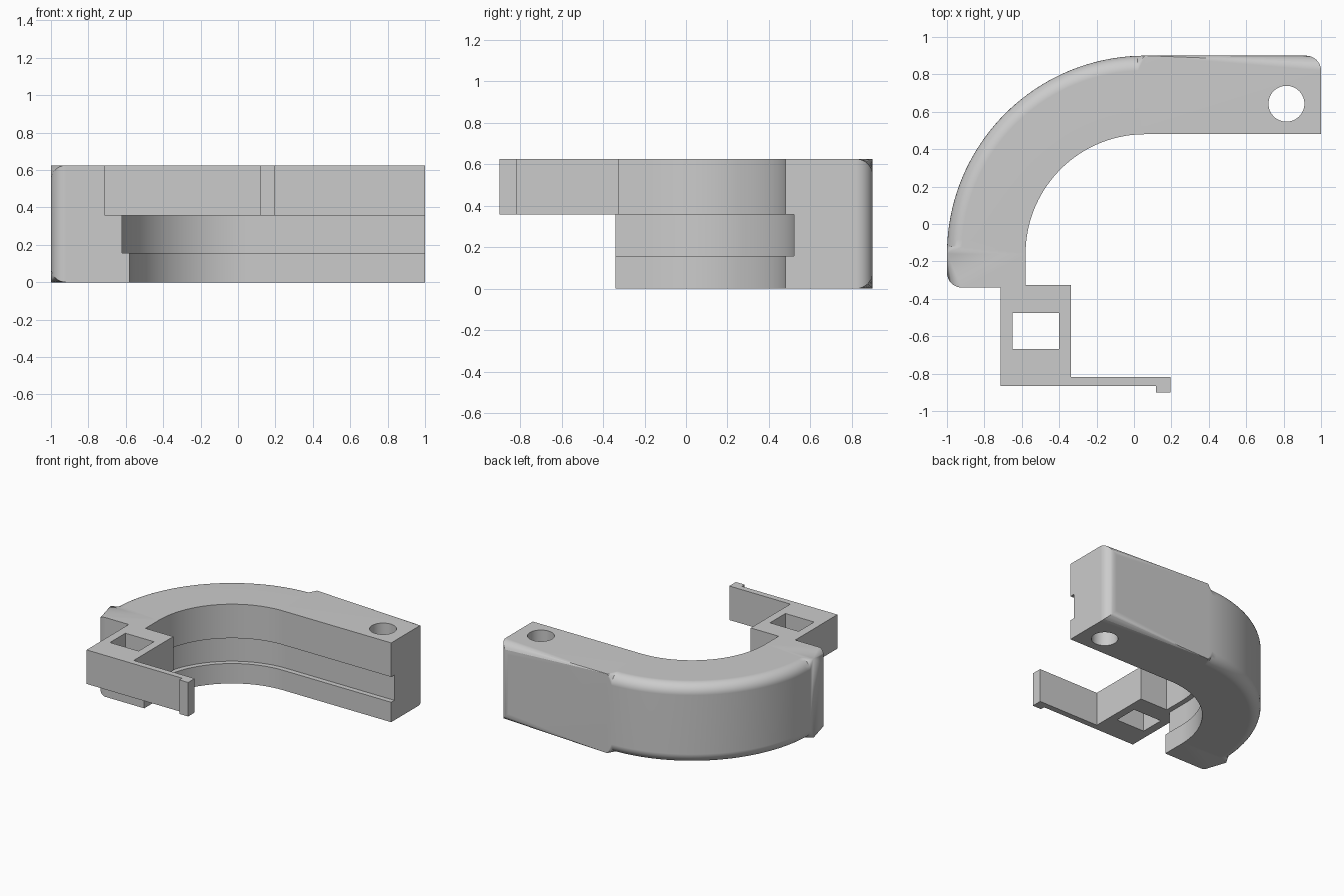
import bpy, bmesh
from math import sin, cos, pi
from mathutils import Vector

cube = bpy.data.objects.get("Cube")
if cube:
    bpy.data.objects.remove(cube, do_unlink=True)

# Single flat colour
grey = bpy.data.materials.new("plain grey")
grey.use_nodes = True
colour = (0.6, 0.6, 0.6, 1)
grey.diffuse_color = colour
grey.node_tree.nodes["Principled BSDF"].inputs["Base Color"].default_value = colour

HEIGHT, LEDGE, LIP = 0.625, 0.357, 0.157
INNER, GROOVE, OUTER = 0.64, 0.68, 1.06
CX, CY = 0.06, -0.16
FILLET = 0.08


def add_object(name, bm):
    bmesh.ops.recalc_face_normals(bm, faces=bm.faces)
    mesh = bpy.data.meshes.new(name)
    bm.to_mesh(mesh)
    bm.free()
    mesh.materials.append(grey)
    obj = bpy.data.objects.new(name, mesh)
    bpy.context.collection.objects.link(obj)
    return obj


def prism(name, outline, z0, z1):
    bm = bmesh.new()
    face = bm.faces.new([bm.verts.new((x, y, z0)) for x, y in outline])
    top = bmesh.ops.extrude_face_region(bm, geom=[face])["geom"]
    bmesh.ops.translate(bm, vec=(0, 0, z1 - z0),
                        verts=[v for v in top if isinstance(v, bmesh.types.BMVert)])
    return add_object(name, bm)


def combine(target, other, operation):
    mod = target.modifiers.new(operation.lower(), 'BOOLEAN')
    mod.operation, mod.object, mod.solver = operation, other, 'EXACT'
    bpy.context.view_layer.objects.active = target
    bpy.ops.object.modifier_apply(modifier=mod.name)
    bpy.data.objects.remove(other, do_unlink=True)


# Curved body: grooved section swept along a straight, a quarter turn and a short straight
section = [(OUTER, 0), (OUTER, HEIGHT), (INNER, HEIGHT), (INNER, LEDGE),
           (GROOVE, LEDGE), (GROOVE, LIP), (INNER, LIP), (INNER, 0)]
STEPS = 40
stations = [(1, CY, pi / 2)]
stations += [(CX, CY, pi / 2 * (1 + i / STEPS)) for i in range(STEPS + 1)]
stations += [(CX, -0.34, pi)]

bm = bmesh.new()
rings = [[bm.verts.new((x + r * cos(a), y + r * sin(a), z)) for r, z in section]
         for x, y, a in stations]
n = len(section)
for a, b in zip(rings, rings[1:]):
    for i in range(n):
        j = (i + 1) % n
        bm.faces.new((a[i], a[j], b[j], b[i]))
bm.faces.new(rings[0])
bm.faces.new(rings[-1])

# Round the outer rims and the outer upright edge at each end
pairs = [(a[k], b[k]) for a, b in zip(rings, rings[1:]) for k in (0, 1)]
pairs += [(r[0], r[1]) for r in (rings[0], rings[-1])]
bmesh.ops.bevel(bm, geom=[bm.edges.get(p) for p in pairs], offset=FILLET,
                offset_type='OFFSET', segments=8, profile=0.5, affect='EDGES')
body = add_object("curved_bracket", bm)

# Round mounting hole
circle = [(0.815 + 0.096 * cos(t * pi / 24), 0.643 + 0.096 * sin(t * pi / 24))
          for t in range(48)]
combine(body, prism("hole_cutter", circle, -0.1, 1), 'DIFFERENCE')

# Clip arm: block, thin finger and hooked tip, with a square window
arm = prism("clip_arm", [(-0.715, -0.325), (-0.715, -0.865), (0.118, -0.865),
                         (0.118, -0.9), (0.195, -0.9), (0.195, -0.818),
                         (-0.337, -0.818), (-0.337, -0.325)], LEDGE, HEIGHT)
window = prism("window_cutter", [(-0.65, -0.667), (-0.4, -0.667),
                                 (-0.4, -0.475), (-0.65, -0.475)], 0, 1)
combine(arm, window, 'DIFFERENCE')
combine(body, arm, 'UNION')

# Smooth curves, crisp edges
bpy.ops.object.select_all(action='DESELECT')
body.select_set(True)
bpy.context.view_layer.objects.active = body
bpy.ops.object.shade_smooth_by_angle(angle=pi / 6)
weighted = body.modifiers.new("weighted_normals", 'WEIGHTED_NORMAL')
weighted.keep_sharp = True
